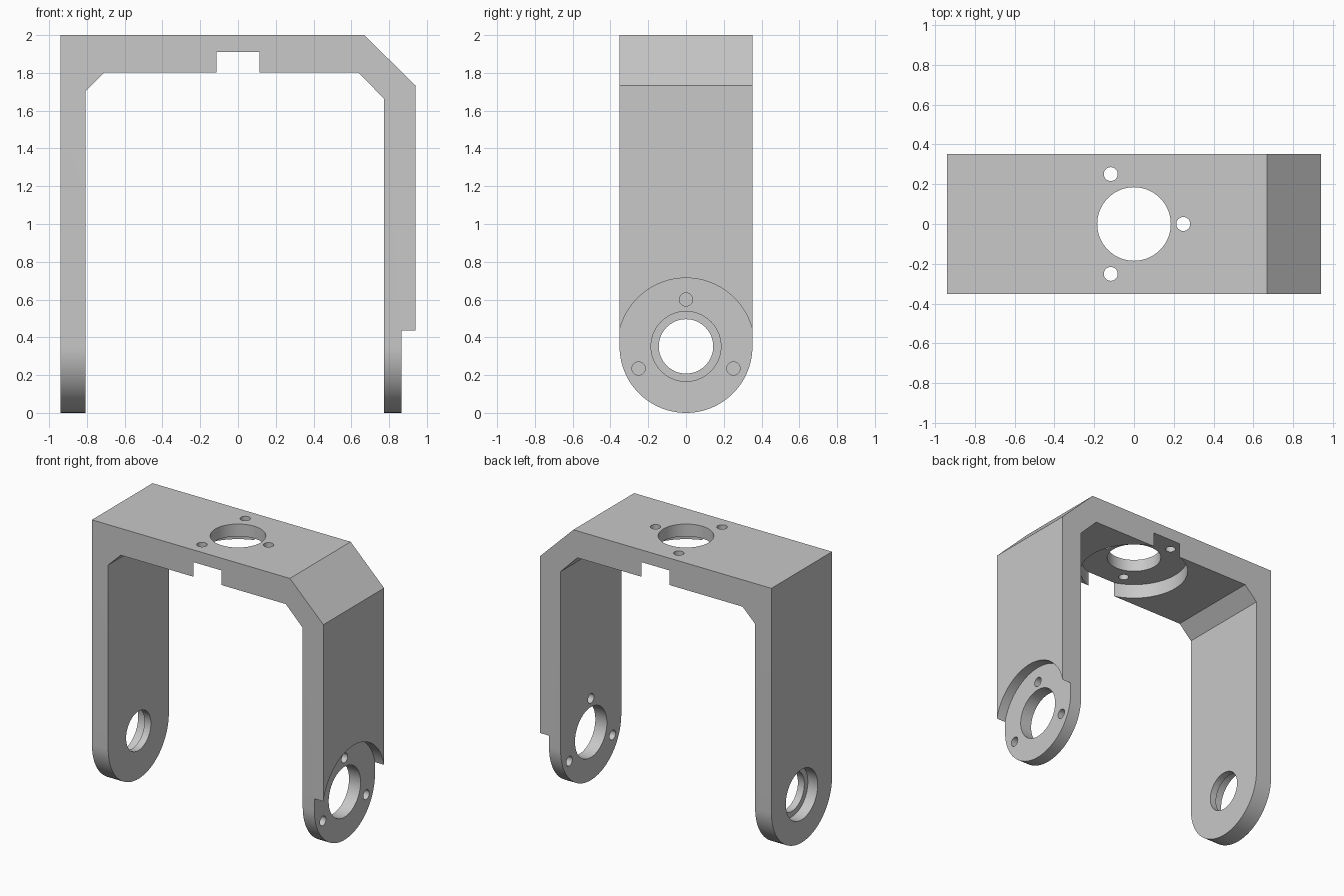
import bpy
import bmesh
import math
from mathutils import Matrix, Vector

if "Cube" in bpy.data.objects:
    bpy.data.objects.remove(bpy.data.objects["Cube"], do_unlink=True)

HALF_WIDTH = 0.352      # bracket half depth, also the radius of the leg ends
AXIS_Z = 0.352          # height of the pivot axis
BORE = 0.185            # large centre holes
SCREWS = [(0.248, 0), (-0.117, 0.251), (-0.117, -0.251)]

grey = bpy.data.materials.new("light grey")
grey.use_nodes = True
grey.diffuse_color = (0.58, 0.58, 0.58, 1)
grey.node_tree.nodes["Principled BSDF"].inputs["Base Color"].default_value = grey.diffuse_color


def make_object(name, bm):
    bmesh.ops.recalc_face_normals(bm, faces=bm.faces)
    mesh = bpy.data.meshes.new(name)
    bm.to_mesh(mesh)
    bm.free()
    mesh.materials.append(grey)
    obj = bpy.data.objects.new(name, mesh)
    bpy.context.collection.objects.link(obj)
    return obj


def prism(name, points, sweep):
    """Extrude a closed outline along a vector."""
    bm = bmesh.new()
    face = bm.faces.new([bm.verts.new(p) for p in points])
    new = bmesh.ops.extrude_face_region(bm, geom=[face])["geom"]
    bmesh.ops.translate(bm, vec=sweep, verts=[v for v in new if isinstance(v, bmesh.types.BMVert)])
    return make_object(name, bm)


def cylinder(name, radius, start, end, sides=72):
    """Round cutter between two points."""
    start, end = Vector(start), Vector(end)
    axis = end - start
    turn = axis.to_track_quat('Z', 'Y').to_matrix().to_4x4()
    bm = bmesh.new()
    bmesh.ops.create_cone(bm, cap_ends=True, segments=sides, radius1=radius, radius2=radius,
                          depth=axis.length,
                          matrix=Matrix.Translation((start + end) / 2) @ turn)
    return make_object(name, bm)


def combine(target, cutter, operation='DIFFERENCE'):
    mod = target.modifiers.new(cutter.name, 'BOOLEAN')
    mod.operation = operation
    mod.solver = 'EXACT'
    mod.object = cutter
    bpy.context.view_layer.objects.active = target
    bpy.ops.object.modifier_apply(modifier=mod.name)
    bpy.data.objects.remove(cutter, do_unlink=True)


# Front outline of the bracket, swept through its depth
outline = [(-0.94, -0.2), (-0.94, 2), (0.668, 2), (0.94, 1.733), (0.94, -0.2), (0.772, -0.2),
           (0.772, 1.665), (0.635, 1.803), (-0.706, 1.803), (-0.808, 1.703), (-0.808, -0.2)]
bracket = prism("bracket", [(x, -0.5, z) for x, z in outline], (0, 1, 0))

# Side outline with round leg ends
side = [(-1.2, HALF_WIDTH, 2.2), (-1.2, -HALF_WIDTH, 2.2)]
for i in range(49):
    a = math.pi * (1 + i / 48)
    side.append((-1.2, HALF_WIDTH * math.cos(a), AXIS_Z + HALF_WIDTH * math.sin(a)))
combine(bracket, prism("side_outline", side, (2.4, 0, 0)), 'INTERSECT')

# Top plate: recess from below, centre hole, screw holes
combine(bracket, cylinder("top_recess", 0.37, (0, 0, 1.6), (0, 0, 1.91), 96))
combine(bracket, cylinder("top_hole", BORE, (0, 0, 1.7), (0, 0, 2.2)))
for u, v in SCREWS:
    combine(bracket, cylinder("top_screw_hole", 0.035, (u, v, 1.7), (u, v, 2.2), 32))

# Left leg: outer recess, centre hole, screw holes
combine(bracket, cylinder("leg_recess", 0.362, (0.866, 0, AXIS_Z), (1.2, 0, AXIS_Z), 96))
combine(bracket, cylinder("leg_hole", BORE, (0.6, 0, AXIS_Z), (1.2, 0, AXIS_Z)))
for u, v in SCREWS:
    combine(bracket, cylinder("leg_screw_hole", 0.035, (0.6, v, AXIS_Z + u), (1.2, v, AXIS_Z + u), 32))

# Right leg: stepped bearing bore, wider on the outside
combine(bracket, cylinder("bearing_seat", BORE, (-1.2, 0, AXIS_Z), (-0.86, 0, AXIS_Z)))
combine(bracket, cylinder("bearing_hole", 0.144, (-1.2, 0, AXIS_Z), (-0.6, 0, AXIS_Z)))

bpy.ops.object.select_all(action='DESELECT')
bracket.select_set(True)
bpy.context.view_layer.objects.active = bracket
bpy.ops.object.shade_smooth_by_angle(angle=math.radians(30))
